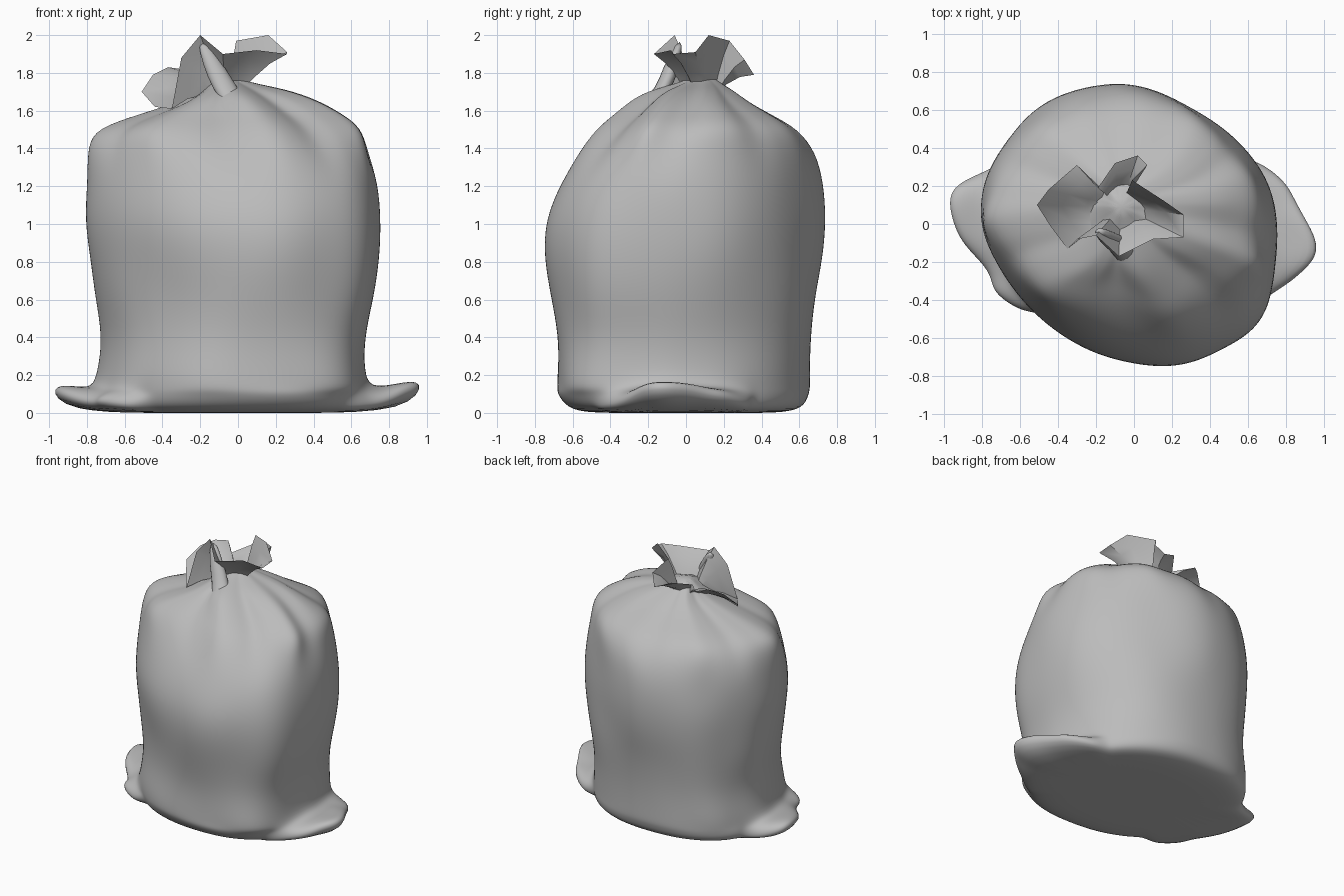
import bpy, bmesh, math
from mathutils import Vector, noise

cube = bpy.data.objects.get("Cube")
if cube:
    bpy.data.objects.remove(cube, do_unlink=True)

grey = bpy.data.materials.new("grey plastic")
grey.use_nodes = True
COLOR = (0.5, 0.5, 0.5, 1)
grey.diffuse_color = COLOR
grey.node_tree.nodes["Principled BSDF"].inputs["Base Color"].default_value = COLOR


def loft(name, rings, caps=True, subdiv=2):
    """Skin a list of equal closed rings, smooth shaded."""
    bm = bmesh.new()
    rows = [[bm.verts.new(p) for p in ring] for ring in rings]
    n = len(rows[0])
    for a, b in zip(rows, rows[1:]):
        for i in range(n):
            j = (i + 1) % n
            bm.faces.new((a[i], a[j], b[j], b[i]))
    if caps:
        bm.faces.new(rows[0][::-1])
        bm.faces.new(rows[-1])
    bmesh.ops.recalc_face_normals(bm, faces=bm.faces)
    for f in bm.faces:
        f.smooth = True
    mesh = bpy.data.meshes.new(name)
    bm.to_mesh(mesh)
    bm.free()
    mesh.materials.append(grey)
    obj = bpy.data.objects.new(name, mesh)
    bpy.context.collection.objects.link(obj)
    if subdiv:
        mod = obj.modifiers.new("soften", 'SUBSURF')
        mod.levels = mod.render_levels = subdiv
    return obj


def clamp(v):
    return max(0, min(1, v))


def bump(angle, centre, width):
    d = (angle - centre + 180) % 360 - 180
    return math.exp(-(d / width) ** 2)


def spow(v, e):
    return math.copysign(abs(v) ** e, v)


# Bottom corners pulled out of the sack: angle and reach from the centre, tip lift
CORNERS = [
    ([(156, .74), (161, .85), (170, 1.03), (183, .97), (191, .88),
      (198, .81), (205, .84), (212, .80), (222, .72)], .16),
    ([(-40, .74), (-27, .82), (-16, .95), (-8, 1.04), (5, .90),
      (14, .86), (22, .79), (30, .70)], .18)]


def corner_reach(ang):
    for table, lift in CORNERS:
        for (a0, r0), (a1, r1) in zip(table, table[1:]):
            a = a0 + (ang - a0) % 360
            if a <= a1:
                return r0 + (r1 - r0) * (a - a0) / (a1 - a0), lift
    return 0, 0


# Sack body: height, right/left and front/back limits, fullness,
# share of the corner reach, share of the tip lift
LEVELS = [
    (0.0, -.35, .33, -.28, .28, 2.2, 0, 0),
    (0.0, -.69, .63, -.56, .55, 2.3, .75, .02),
    (0.04, -.74, .67, -.64, .63, 2.3, 1, .8),
    (0.10, -.73, .67, -.68, .65, 2.3, .5, .3),
    (0.13, -.73, .67, -.69, .65, 2.3, .08, 0),
    (0.22, -.72, .66, -.69, .65, 2.3, 0, 0),
    (0.40, -.70, .66, -.68, .66, 2.2, 0, 0),
    (0.62, -.75, .72, -.71, .69, 2.1, 0, 0),
    (0.82, -.78, .75, -.75, .72, 2.0, 0, 0),
    (1.02, -.80, .75, -.74, .74, 2.0, 0, 0),
    (1.22, -.79, .73, -.65, .73, 2.0, 0, 0),
    (1.38, -.79, .70, -.55, .69, 2.0, 0, 0),
    (1.50, -.75, .67, -.45, .60, 2.1, 0, 0),
    (1.57, -.58, .56, -.36, .47, 2.1, 0, 0),
    (1.64, -.36, .43, -.28, .34, 2.0, 0, 0),
    (1.70, -.22, .26, -.19, .26, 2.0, 0, 0),
    (1.75, -.15, .05, -.02, .18, 2.0, 0, 0),
    (1.79, -.10, -.02, .05, .13, 2.0, 0, 0),
]
COLUMNS = 72
# Pleats gathered at the neck: angle, width, depth
PLEATS = [(-78, 9, .12), (-55, 9, -.16), (-98, 10, -.10), (-28, 8, .10), (-10, 10, -.08),
          (35, 9, -.08), (60, 9, .08), (95, 8, -.08), (125, 9, .08), (150, 9, -.08),
          (180, 9, .08), (205, 9, -.08), (232, 10, .08)]

rings = []
for z, x0, x1, y0, y1, full, pull, raise_tip in LEVELS:
    shoulder = clamp((z - 1.4) / .3)
    top = clamp((z - 1.3) / .3) * (1 if z < 1.72 else .4)
    cx, cy = -.07 * shoulder, .02 + .07 * shoulder
    ring = []
    for i in range(COLUMNS):
        ang = 360 * i / COLUMNS
        c, s = math.cos(math.radians(ang)), math.sin(math.radians(ang))
        x = spow(c, 2 / full) * ((x1 - cx) if c > 0 else (cx - x0))
        y = spow(s, 2 / full) * ((y1 - cy) if s > 0 else (cy - y0))
        x -= .16 * y * (1 - top)
        k = 1 + top * sum(d * bump(ang, a, w) for a, w, d in PLEATS)
        if .1 < z < 1.7:
            k += .035 * noise.noise(Vector((c * 1.7, s * 1.7, z * 2.2)))
            # flatter back-right and front-right sides, fuller front-left edge
            k += .03 * bump(ang, -40, 16) - .02 * bump(ang, 232, 18)
            k -= .06 * clamp(z - .2) * bump(ang, 137, 28)
        x, y = cx + x * k, cy + y * k
        # stretch towards the bottom corners
        r = math.hypot(x, y)
        reach, lift = corner_reach(math.degrees(math.atan2(y, x)))
        extra = max(0, reach - r)
        grow = 1 + pull * extra / r
        up = raise_tip * lift * clamp(extra / .28) ** 2
        sag = .015 * c * top if z < 1.72 else 0
        ring.append((x * grow, y * grow, z + sag + up))
    rings.append(ring)
loft("sack_body", rings)

# Loose fabric fold running down from the neck at the front
fold = []
for x, y, z, r in [(-.19, -.03, 1.97, .03), (-.13, -.08, 1.84, .06),
                   (-.07, -.11, 1.72, .075), (0, -.21, 1.62, .07), (.06, -.37, 1.45, .03)]:
    fold.append([(x + r * math.cos(math.tau * i / 8), y + r * .7 * math.sin(math.tau * i / 8), z)
                 for i in range(8)])
loft("front_fold", fold, subdiv=1)

# Flared open mouth above the neck
RIM = [(.26, .05, 1.91), (.26, -.07, 1.90), (.10, -.08, 1.92), (-.08, -.17, 1.90),
       (-.20, -.06, 2.0), (-.30, -.08, 1.88), (-.35, -.13, 1.61), (-.44, -.01, 1.62),
       (-.51, .10, 1.70), (-.45, .18, 1.79), (-.37, .25, 1.83), (-.30, .31, 1.82),
       (-.19, .19, 1.80), (-.10, .32, 1.84), (.02, .36, 1.79), (.07, .31, 1.87),
       (-.01, .23, 1.97), (.16, .12, 2.0)]
neck = Vector((-.07, .09, 1.68))
mouth = []
for t in (0, .3, .65, 1):
    ring = []
    for i, p in enumerate(RIM):
        p = Vector(p)
        d = Vector((p.x - neck.x, p.y - neck.y, 0)).normalized()
        root = neck + d * (.08 if i % 2 else .06)
        q = root.lerp(p, t)
        q.z += .03 * math.sin(math.pi * t)
        ring.append(q)
    mouth.append(ring)
ruffle = loft("mouth_ruffle", mouth, caps=False, subdiv=0)
bpy.ops.object.select_all(action='DESELECT')
ruffle.select_set(True)
bpy.context.view_layer.objects.active = ruffle
bpy.ops.object.shade_smooth_by_angle(angle=math.radians(50))
